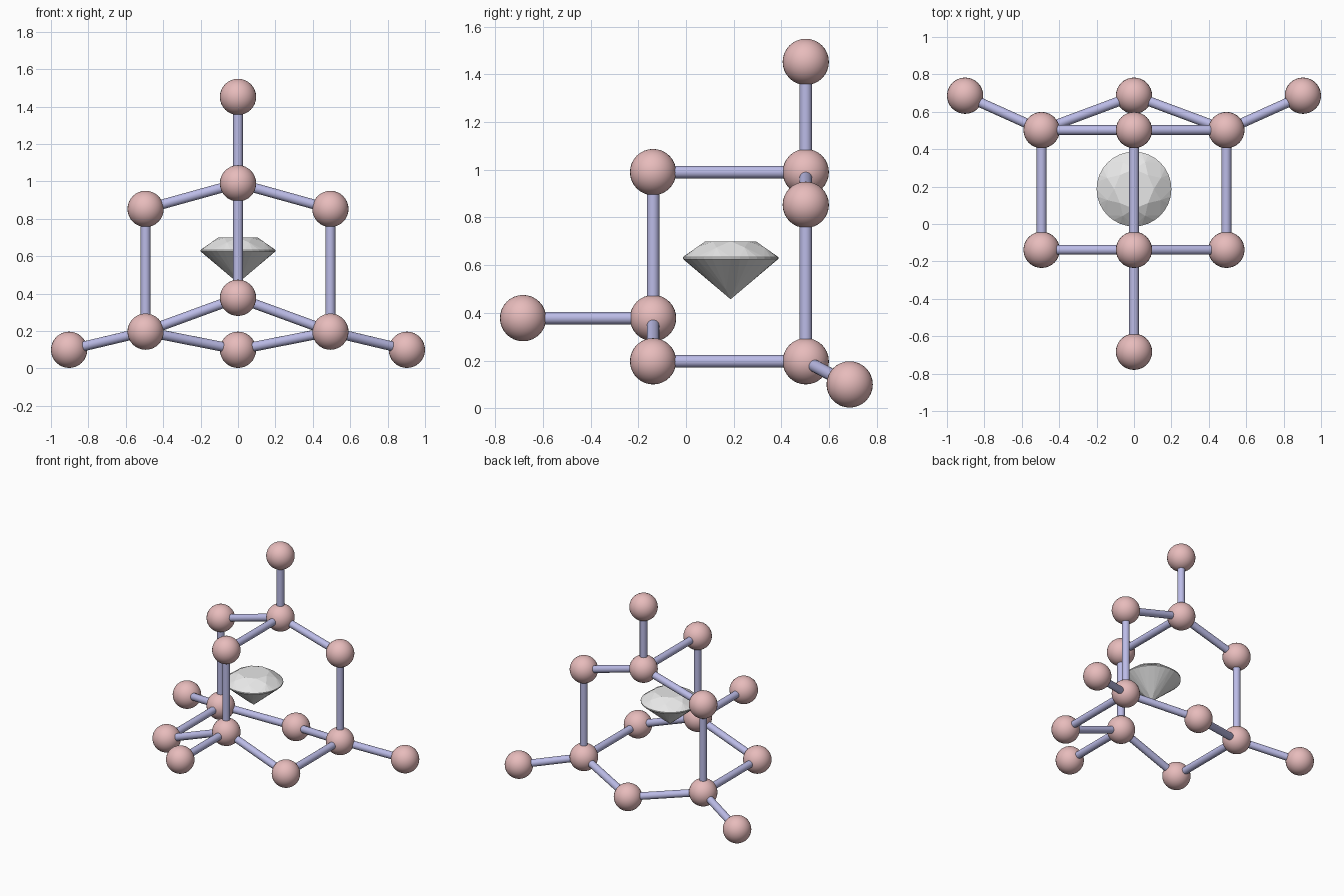
import bpy, bmesh
from math import pi, sin, cos
from mathutils import Vector

if "Cube" in bpy.data.objects:
    bpy.data.objects.remove(bpy.data.objects["Cube"])

ATOM_R, BOND_R = 0.097, 0.026


def material(name, rgb):
    m = bpy.data.materials.new(name)
    m.diffuse_color = (*rgb, 1)
    m.use_nodes = True
    m.node_tree.nodes["Principled BSDF"].inputs["Base Color"].default_value = m.diffuse_color
    return m


pink = material("dusty pink", (0.8, 0.5, 0.5))
lavender = material("lavender", (0.5, 0.5, 0.8))
grey = material("light grey", (0.8, 0.8, 0.8))


def add_atom(name, pos):
    bpy.ops.mesh.primitive_uv_sphere_add(segments=32, ring_count=16, radius=ATOM_R, location=pos)
    ob = bpy.context.object
    ob.name = name
    ob.data.materials.append(pink)
    bpy.ops.object.shade_smooth()


def add_bond(name, a, b):
    a, b = Vector(a), Vector(b)
    d = b - a
    bpy.ops.mesh.primitive_cylinder_add(vertices=24, radius=BOND_R, depth=d.length, location=(a + b) / 2)
    ob = bpy.context.object
    ob.name = name
    ob.rotation_euler = d.to_track_quat('Z', 'Y').to_euler()
    ob.data.materials.append(lavender)
    bpy.ops.object.shade_smooth_by_angle()


# Cage atoms: four hubs, an outer atom on each, a bridge between each pair
YB, YF = 0.502, -0.138
hubs = {"top": (0, YB, 0.99), "front": (0, YF, 0.378),
        "left": (-0.494, YB, 0.197), "right": (0.494, YB, 0.197)}
outers = {"top": (0, YB, 1.452), "front": (0, -0.683, 0.378),
          "left": (-0.903, 0.686, 0.1), "right": (0.903, 0.686, 0.1)}
bridges = {("top", "front"): (0, YF, 0.99),
           ("top", "left"): (-0.494, YB, 0.853), ("top", "right"): (0.494, YB, 0.853),
           ("front", "left"): (-0.494, YF, 0.197), ("front", "right"): (0.494, YF, 0.197),
           ("left", "right"): (0, 0.686, 0.1)}

for n, p in hubs.items():
    add_atom(f"hub_atom_{n}", p)
    add_atom(f"outer_atom_{n}", outers[n])
    add_bond(f"outer_bond_{n}", p, outers[n])
for (a, b), p in bridges.items():
    add_atom(f"bridge_atom_{a}_{b}", p)
    add_bond(f"bond_{a}_to_{b}", hubs[a], p)
    add_bond(f"bond_{b}_to_{a}", hubs[b], p)

# Brilliant-cut gem: convex hull of facet-corner rings
bm = bmesh.new()


def ring(n, r, z, offset=0.0):
    for i in range(n):
        t = 2 * pi * i / n + offset
        bm.verts.new((r * cos(t), r * sin(t), z))


GIRDLE, TABLE = 0.2, 0.106
Z_TABLE, Z_UP, Z_LOW, Z_CULET = 0.70, 0.634, 0.626, 0.457
c = cos(pi / 8)
ring(8, TABLE, Z_TABLE)
r = 0.155  # star facet tips, lying in the kite planes
ring(8, r, Z_TABLE - (Z_TABLE - Z_UP) * (r * c - TABLE) / (GIRDLE - TABLE), pi / 8)
ring(32, GIRDLE, Z_UP)
ring(32, GIRDLE, Z_LOW)
r = 0.05   # pavilion facet tips
ring(8, r, Z_CULET + (Z_LOW - Z_CULET) * r * c / GIRDLE, pi / 8)
bm.verts.new((0, 0, Z_CULET))
bmesh.ops.convex_hull(bm, input=bm.verts[:])
bmesh.ops.recalc_face_normals(bm, faces=bm.faces[:])
me = bpy.data.meshes.new("gem")
bm.to_mesh(me)
bm.free()
me.materials.append(grey)
gem = bpy.data.objects.new("gem", me)
gem.location = (0, 0.187, 0)
bpy.context.collection.objects.link(gem)
